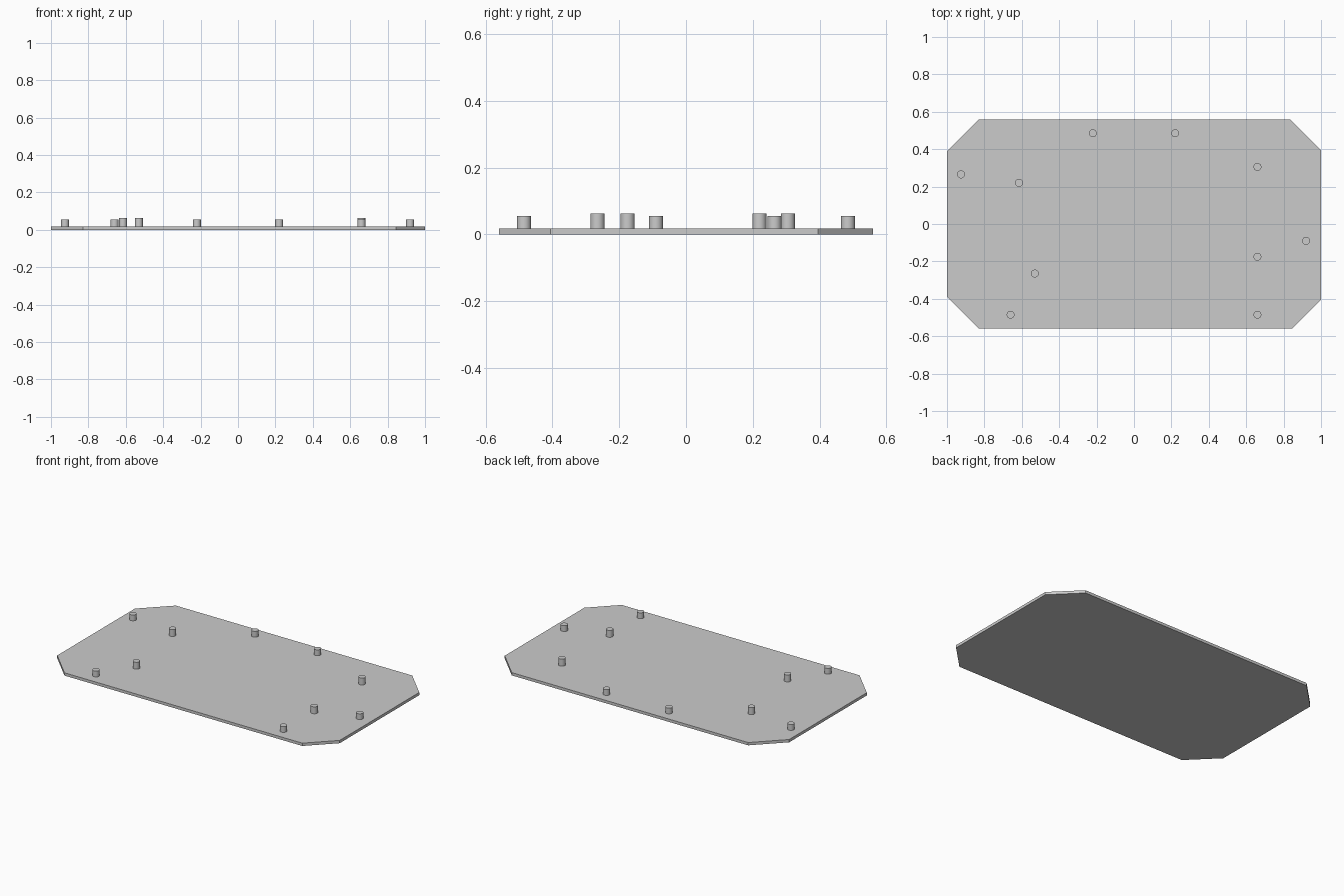
import bpy
import bmesh

cube = bpy.data.objects.get("Cube")
if cube:
    bpy.data.objects.remove(cube, do_unlink=True)

PLATE_TOP = 0.018
PEG_RADIUS = 0.021
LOW, HIGH = 0.055, 0.062

grey = bpy.data.materials.new("light_grey")
grey.use_nodes = True
colour = (0.6, 0.6, 0.6, 1)
grey.diffuse_color = colour
grey.node_tree.nodes["Principled BSDF"].inputs["Base Color"].default_value = colour


def add_plate(outline):
    """Extrude the chamfered outline into a thin slab."""
    bm = bmesh.new()
    base = bm.faces.new([bm.verts.new((x, y, 0)) for x, y in outline])
    top = bmesh.ops.extrude_face_region(bm, geom=[base])["geom"]
    verts = [g for g in top if isinstance(g, bmesh.types.BMVert)]
    bmesh.ops.translate(bm, verts=verts, vec=(0, 0, PLATE_TOP))
    bmesh.ops.recalc_face_normals(bm, faces=bm.faces)
    mesh = bpy.data.meshes.new("base_plate")
    bm.to_mesh(mesh)
    bm.free()
    mesh.materials.append(grey)
    plate = bpy.data.objects.new("base_plate", mesh)
    bpy.context.collection.objects.link(plate)


def add_peg(number, x, y, top):
    """Upright round peg, sunk slightly into the plate."""
    bottom = PLATE_TOP - 0.004
    bpy.ops.mesh.primitive_cylinder_add(
        vertices=32, radius=PEG_RADIUS, depth=top - bottom,
        location=(x, y, (top + bottom) / 2))
    peg = bpy.context.object
    peg.name = f"peg_{number}"
    peg.data.materials.append(grey)
    bpy.ops.object.shade_smooth_by_angle()


# Slab with cut corners
add_plate([(-0.83, -0.56), (0.845, -0.56), (1, -0.405), (1, 0.395),
           (0.835, 0.56), (-0.83, 0.56), (-1, 0.39), (-1, -0.39)])

# Mounting pegs in two heights
pegs = [
    (-0.22, 0.485, LOW), (0.22, 0.485, LOW), (0.66, 0.305, HIGH),
    (0.92, -0.09, LOW), (0.66, -0.175, HIGH), (0.66, -0.485, LOW),
    (-0.66, -0.485, LOW), (-0.53, -0.265, HIGH), (-0.615, 0.22, HIGH),
    (-0.925, 0.265, LOW),
]
for number, (x, y, top) in enumerate(pegs, 1):
    add_peg(number, x, y, top)
